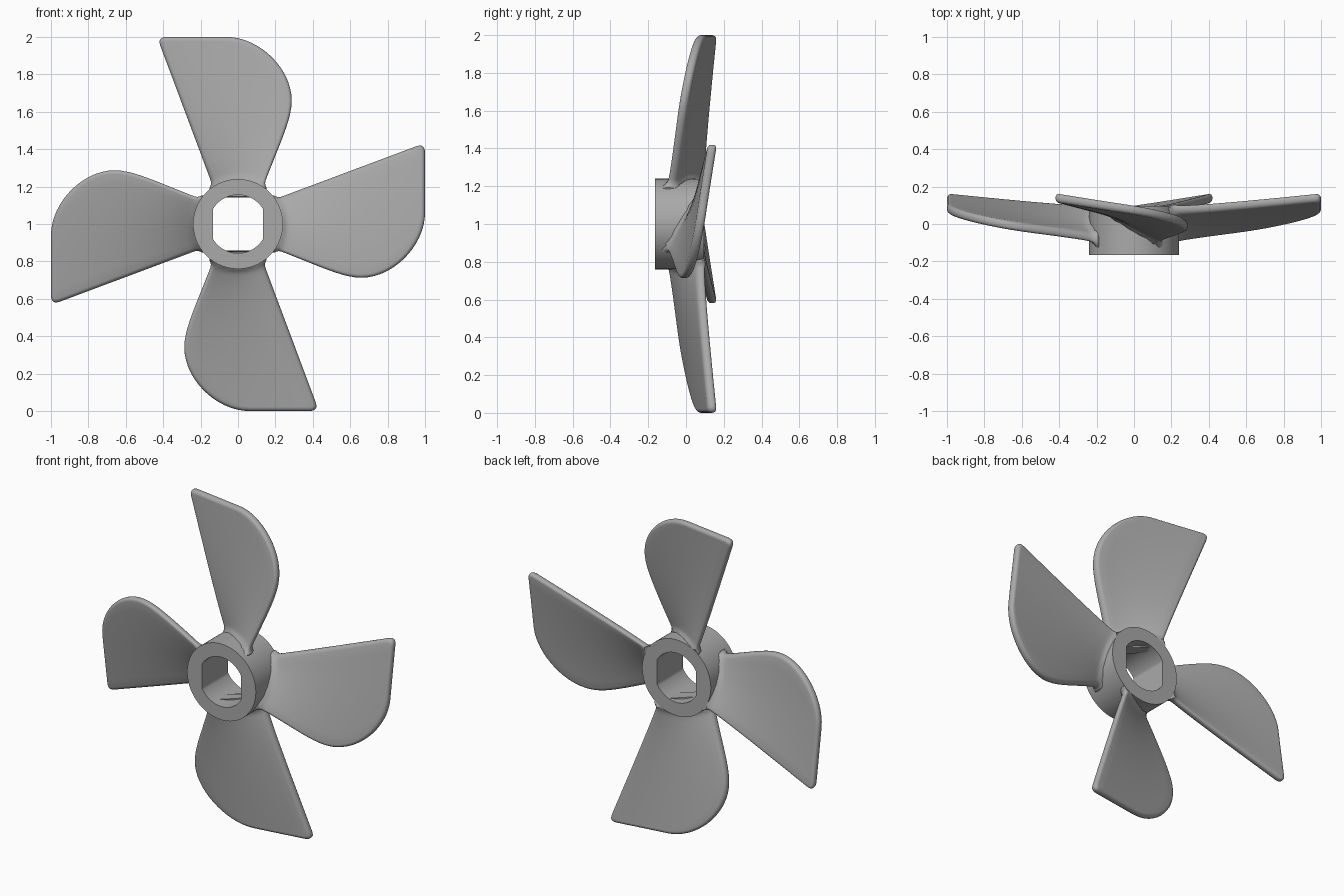
import bpy, bmesh, math
from mathutils import Vector, Matrix

cube = bpy.data.objects.get("Cube")
if cube:
    bpy.data.objects.remove(cube, do_unlink=True)

HUB_R, HUB_FRONT, HUB_BACK = 0.24, -0.165, 0.095
FLAT_X, BORE_R = 0.135, 0.156
HALF, ROUND = 0.024, 0.02          # half blade thickness, edge rounding
COLS, STEPS, BLADES = 10, 4, 4

grey = bpy.data.materials.new("grey_plastic")
grey.use_nodes = True
grey.diffuse_color = (0.4, 0.4, 0.4, 1)
grey.node_tree.nodes["Principled BSDF"].inputs["Base Color"].default_value = (0.4, 0.4, 0.4, 1)


def new_object(name, bm):
    bmesh.ops.recalc_face_normals(bm, faces=bm.faces)
    mesh = bpy.data.meshes.new(name)
    bm.to_mesh(mesh)
    bm.free()
    mesh.materials.append(grey)
    return add_object(name, mesh)


def add_object(name, mesh):
    obj = bpy.data.objects.new(name, mesh)
    obj.location.z = 1
    bpy.context.collection.objects.link(obj)
    return obj


def bezier(points, n, last=False):
    """Sample a Bezier curve of any degree by repeated interpolation."""
    out = []
    for i in range(n + last):
        pts = [Vector(p) for p in points]
        while len(pts) > 1:
            pts = [a.lerp(b, i / n) for a, b in zip(pts, pts[1:])]
        out.append(pts[0])
    return out


def flare(r):
    """Fillet size where the blade meets the hub."""
    d = min(max((r - HUB_R) / 0.04, 0), 1)
    return 0.022 * (1 - math.sqrt(1 - (1 - d) ** 2))


def blade_point(p, t):
    """Place an outline point on the twisted, raked blade surface."""
    r, angle = p.length, math.atan2(p.x, p.y)
    y = 0.1 * (r - HUB_R) - 0.14 * angle + t * (1 + flare(r) / HALF)
    cap = HUB_BACK - 0.001 + max(0, r - HUB_R)
    return Vector((p.x, min(y, cap), p.y))


def make_blade():
    # straight edge with a rounded tip corner, and the broad curved edge
    left = (bezier([(-0.112, 0.14), (-0.16, 0.27)], 10)
            + bezier([(-0.16, 0.27), (-0.415, 0.952)], 20)
            + bezier([(-0.415, 0.952), (-0.433, 1), (-0.38, 1)], 6, True))
    right = (bezier([(0.112, 0.14), (0.162, 0.27)], 10)
             + bezier([(0.162, 0.27), (0.23, 0.44)], 5)
             + bezier([(0.23, 0.44), (0.26, 0.52), (0.287, 0.59), (0.287, 0.66)], 6)
             + bezier([(0.287, 0.66), (0.287, 0.835), (0.11, 1), (-0.06, 1)], 15, True))
    for p in left:
        p.x -= flare(p.length)
    for p in right:
        p.x += flare(p.length)
    rows = len(left)
    tip = [left[-1].lerp(right[-1], c / COLS) for c in range(1, COLS)]
    loop = left + tip + right[::-1]
    count = len(loop)

    # inward direction at each outline point
    inward = []
    for i in range(count):
        d = loop[min(i + 1, count - 1)] - loop[max(i - 1, 0)]
        inward.append(Vector((d.y, -d.x)).normalized())

    # rounded rim from front face to back face
    bm = bmesh.new()
    rims = []
    for side in (-1, 1):
        for k in range(STEPS + 1):
            a = math.pi / 2 * (k if side < 0 else STEPS - k) / STEPS
            t = side * (HALF - ROUND + ROUND * math.cos(a))
            inset = ROUND * (1 - math.sin(a))
            rims.append([bm.verts.new(blade_point(p + n * inset, t))
                         for p, n in zip(loop, inward)])
    for a, b in zip(rims, rims[1:]):
        for i in range(count - 1):
            bm.faces.new((a[i], a[i + 1], b[i + 1], b[i]))

    # front and back faces, row by row from root to tip
    inner = [p + n * ROUND for p, n in zip(loop, inward)]
    for rim, t in ((rims[0], -HALF), (rims[-1], HALF)):
        grid = []
        for i in range(rows - 1):
            j = count - 1 - i
            mid = [bm.verts.new(blade_point(inner[i].lerp(inner[j], c / COLS), t))
                   for c in range(1, COLS)]
            grid.append([rim[i]] + mid + [rim[j]])
        grid.append(rim[rows - 1:rows + COLS])
        for a, b in zip(grid, grid[1:]):
            for c in range(COLS):
                bm.faces.new((a[c], a[c + 1], b[c + 1], b[c]))
    bmesh.ops.holes_fill(bm, edges=[e for e in bm.edges if e.is_boundary], sides=0)
    return new_object("blade_1", bm)


def make_hub(segments=96):
    # tube whose bore has two flat sides
    bm = bmesh.new()
    rings = []
    for radius, limit, y in ((HUB_R, 1, HUB_FRONT), (HUB_R, 1, HUB_BACK),
                             (BORE_R, FLAT_X, HUB_BACK), (BORE_R, FLAT_X, HUB_FRONT)):
        ring = []
        for i in range(segments):
            a = math.tau * i / segments
            x = max(-limit, min(limit, radius * math.cos(a)))
            ring.append(bm.verts.new((x, y, radius * math.sin(a))))
        rings.append(ring)
    for a, b in zip(rings, rings[1:] + rings[:1]):
        for i in range(segments):
            j = (i + 1) % segments
            bm.faces.new((a[i], a[j], b[j], b[i]))
    return new_object("hub", bm)


hub = make_hub()
blade = make_blade()

# smooth shading with sharp hub rims
bpy.ops.object.select_all(action='DESELECT')
for obj in (hub, blade):
    obj.select_set(True)
bpy.context.view_layer.objects.active = hub
bpy.ops.object.shade_smooth_by_angle(angle=math.radians(40))

# remaining blades around the hub axis
for n in range(1, BLADES):
    copy = add_object(f"blade_{n + 1}", blade.data)
    copy.rotation_euler.y = math.tau * n / BLADES
